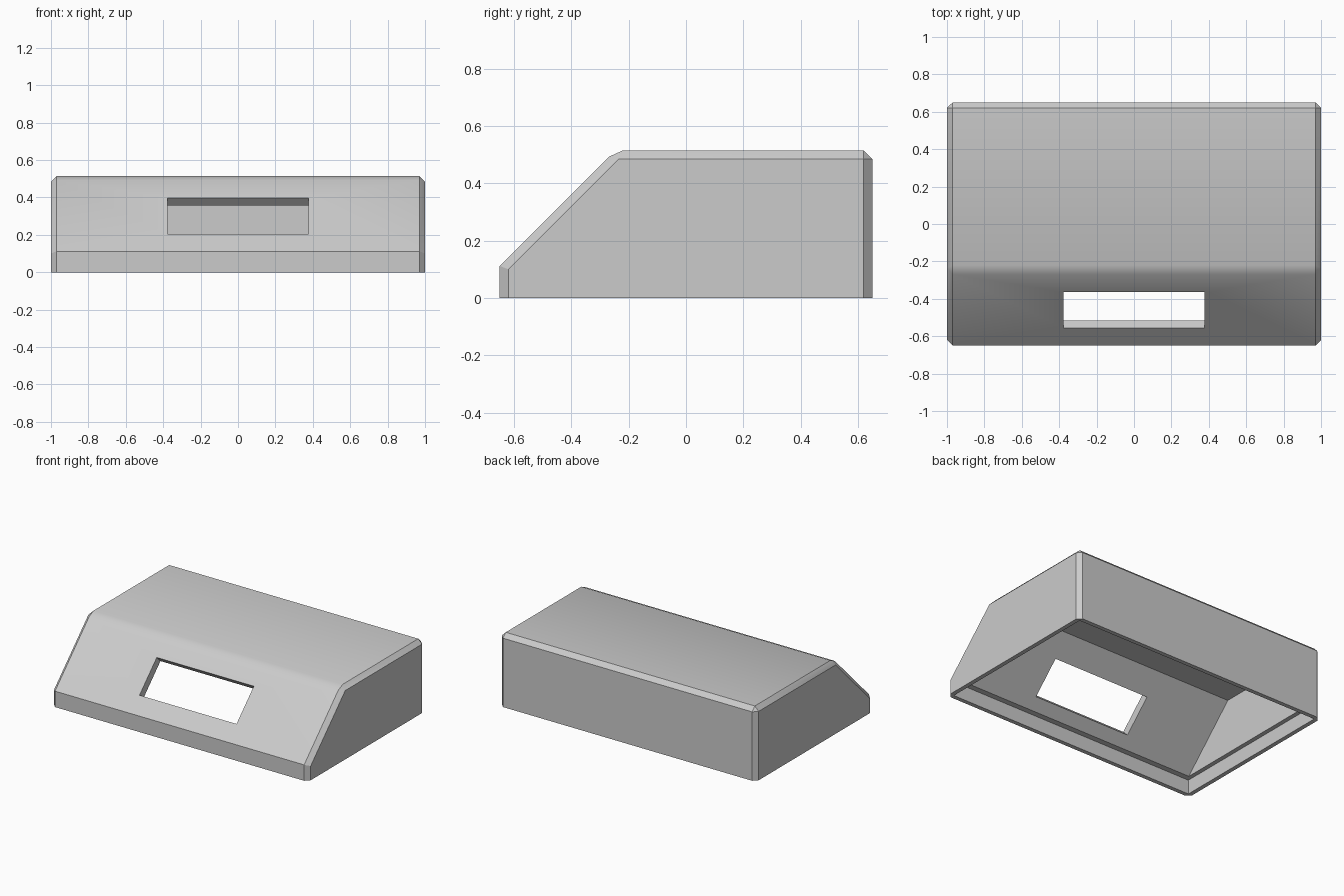
import bpy, bmesh, math
from mathutils import Matrix

if "Cube" in bpy.data.objects:
    bpy.data.objects.remove(bpy.data.objects["Cube"], do_unlink=True)

grey = bpy.data.materials.new("light grey plastic")
colour = (0.6, 0.6, 0.6, 1)
grey.diffuse_color = colour
grey.use_nodes = True
grey.node_tree.nodes["Principled BSDF"].inputs["Base Color"].default_value = colour


def loft(name, sections):
    """Skin a row of (x, profile) sections, each profile a list of (y, z)."""
    bm = bmesh.new()
    rings = [[bm.verts.new((x, y, z)) for y, z in prof] for x, prof in sections]
    for a, b in zip(rings, rings[1:]):
        for i in range(len(a)):
            j = (i + 1) % len(a)
            bm.faces.new((a[i], a[j], b[j], b[i]))
    bm.faces.new(rings[0])
    bm.faces.new(rings[-1])
    bmesh.ops.remove_doubles(bm, verts=bm.verts[:], dist=0.0001)
    bmesh.ops.recalc_face_normals(bm, faces=bm.faces[:])
    mesh = bpy.data.meshes.new(name)
    bm.to_mesh(mesh)
    bm.free()
    mesh.materials.append(grey)
    obj = bpy.data.objects.new(name, mesh)
    bpy.context.collection.objects.link(obj)
    return obj


def box(y0, y1, z0, z1):
    return [(y0, z0), (y1, z0), (y1, z1), (y0, z1)]


def prism(name, half, profile):
    return loft(name, [(-half, profile), (half, profile)])


# Sloped case body with chamfered sides and back
main = [(-0.65, 0), (-0.65, 0.112), (-0.27, 0.492), (-0.22, 0.515),
        (0.62, 0.515), (0.65, 0.485), (0.65, 0)]
side = [(-0.62, 0), (-0.62, 0.1), (-0.235, 0.485), (-0.235, 0.485),
        (0.62, 0.485), (0.62, 0.485), (0.62, 0)]
case = loft("sloped_case", [(-1, side), (-0.97, main), (0.97, main), (1, side)])

# Hollow inside, stepped lip around the open bottom, and slanted window
cavity = prism("cavity_cutter", 0.94,
               [(-0.59, -0.1), (-0.59, 0.09), (-0.195, 0.485), (0.59, 0.485), (0.59, -0.1)])
lip = prism("lip_cutter", 0.97, box(-0.62, 0.62, -0.1, 0.1))
window = prism("window_cutter", 0.378, box(-0.136, 0.136, -0.12, 0.12))
window.data.transform(Matrix.Translation((0, -0.46, 0.302)) @ Matrix.Rotation(math.radians(45), 4, "X"))

cutters = [cavity, lip, window]
for cutter in cutters:
    cutter.hide_render = True
    cut = case.modifiers.new(cutter.name, "BOOLEAN")
    cut.operation = "DIFFERENCE"
    cut.solver = "EXACT"
    cut.object = cutter

# Bake the cuts and drop the cutters
bpy.context.view_layer.update()
graph = bpy.context.evaluated_depsgraph_get()
baked = bpy.data.meshes.new_from_object(case.evaluated_get(graph))
case.modifiers.clear()
case.data = baked
for cutter in cutters:
    bpy.data.objects.remove(cutter, do_unlink=True)

# Soft crease between slope and top, sharp edges elsewhere
bpy.ops.object.select_all(action="DESELECT")
case.select_set(True)
bpy.context.view_layer.objects.active = case
bpy.ops.object.shade_smooth_by_angle(angle=math.radians(30))
